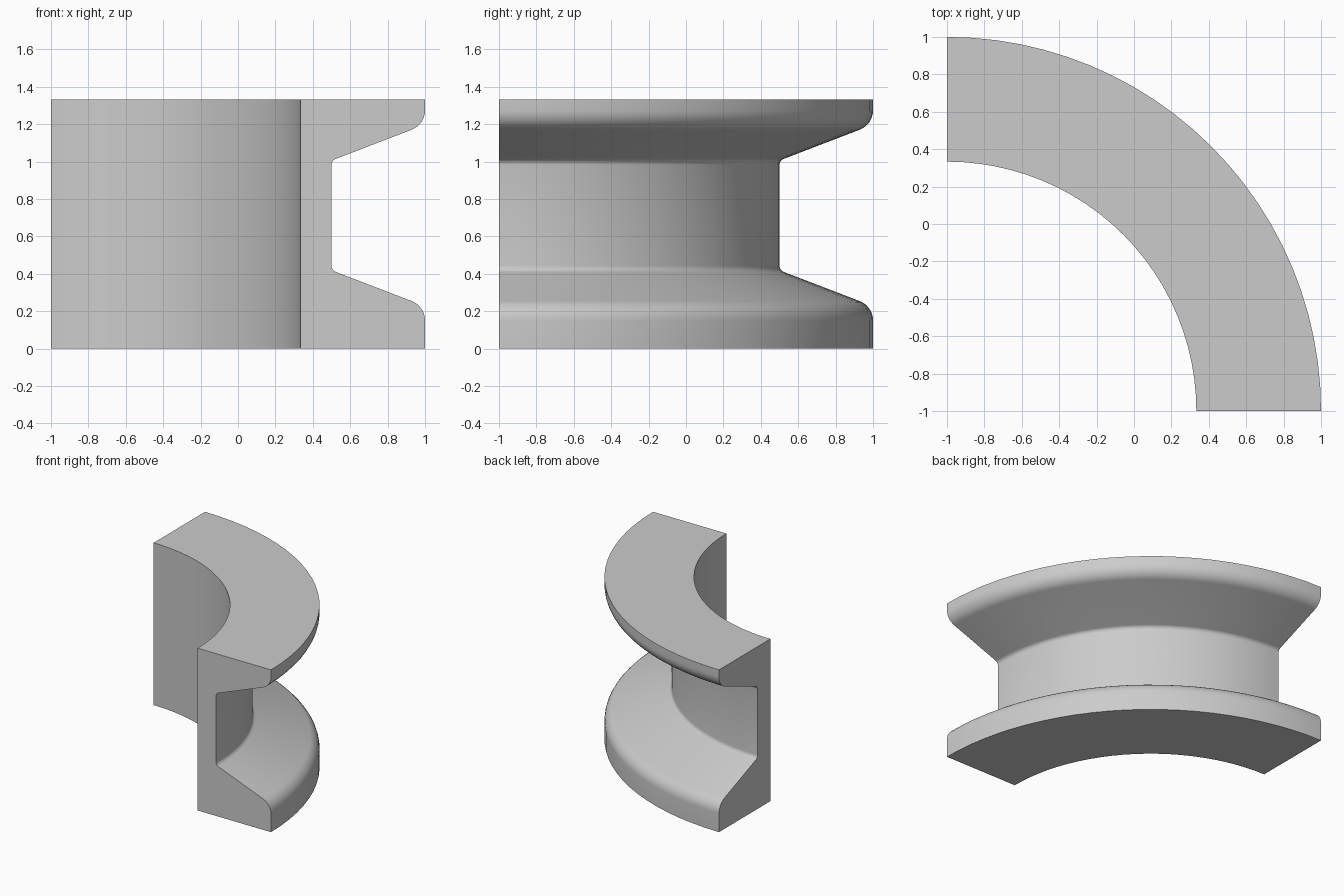
import bpy, bmesh, math
from mathutils import Vector, Matrix

if "Cube" in bpy.data.objects:
    bpy.data.objects.remove(bpy.data.objects["Cube"])

AXIS = Vector((-1, -1, 0))   # centre of the quarter turn
MID = 0.7125                 # mid height of the groove
STEPS = 24


def fillet(prev, corner, nxt, r, n=6):
    """Points of a round of radius r at a profile corner."""
    c = Vector(corner)
    a = (Vector(prev) - c).normalized()
    b = (Vector(nxt) - c).normalized()
    half = a.angle(b) / 2
    t = r / math.tan(half)
    centre = c + (a + b).normalized() * (r / math.sin(half))
    va, vb = c + a * t - centre, c + b * t - centre
    return [centre + va.lerp(vb, i / n).normalized() * r for i in range(n + 1)]


# Lower half of the groove side (radius, z), mirrored for the upper half
rim, root = (2.0, 0.227), (1.5, 0.419)
lower = fillet((2.0, 0), rim, root, 0.11) + fillet(rim, root, (1.5, MID), 0.035, 4)
upper = [Vector((p.x, 2 * MID - p.y)) for p in reversed(lower)]
profile = [(4 / 3, 0), (2, 0)] + lower + upper + [(2, 4 / 3), (4 / 3, 4 / 3)]

# Revolve the closed profile through a quarter turn
bm = bmesh.new()
verts = [bm.verts.new((AXIS.x + r, AXIS.y, z)) for r, z in profile]
bm.faces.new(verts)
rings = [verts]
for i in range(1, STEPS + 1):
    rot = Matrix.Rotation(math.pi / 2 * i / STEPS, 3, 'Z')
    rings.append([bm.verts.new(AXIS + rot @ (v.co - AXIS)) for v in verts])
n = len(verts)
for a, b in zip(rings, rings[1:]):
    for j in range(n):
        k = (j + 1) % n
        bm.faces.new((a[j], a[k], b[k], b[j]))
bm.faces.new(rings[-1])
bmesh.ops.recalc_face_normals(bm, faces=bm.faces[:])

mesh = bpy.data.meshes.new("grooved_quarter_ring")
bm.to_mesh(mesh)
bm.free()
ring = bpy.data.objects.new("grooved_quarter_ring", mesh)
bpy.context.collection.objects.link(ring)
bpy.context.view_layer.objects.active = ring
ring.select_set(True)
bpy.ops.object.shade_smooth_by_angle(angle=math.radians(30))
